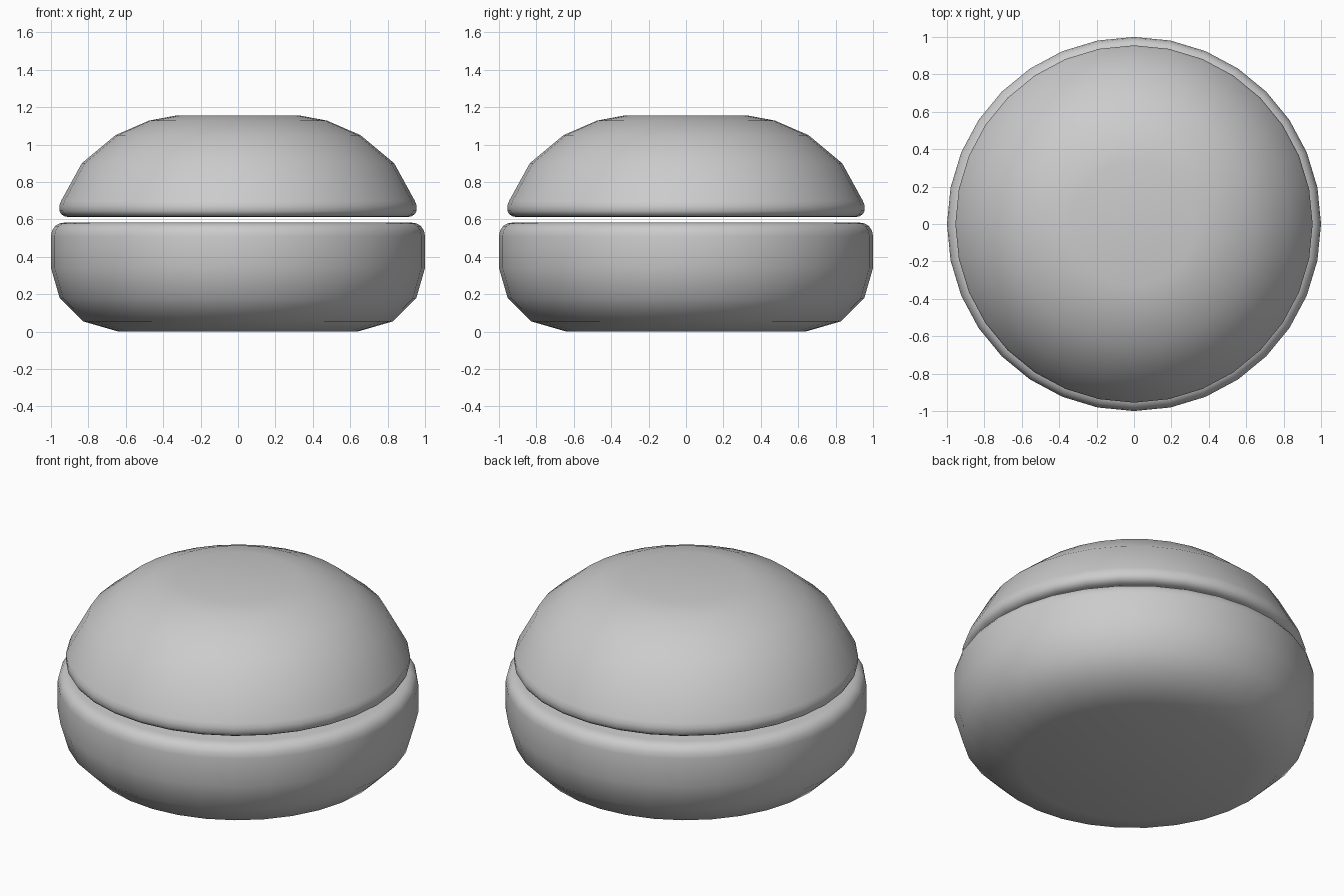
import bpy, bmesh
from math import cos, sin, tau

if "Cube" in bpy.data.objects:
    bpy.data.objects.remove(bpy.data.objects["Cube"])

SIDES = 32


def lathe(name, profile):
    """Spin an (radius, height) profile, listed bottom to top, into a capped solid."""
    bm = bmesh.new()
    rings = [[bm.verts.new((r * cos(tau * i / SIDES), r * sin(tau * i / SIDES), z))
              for i in range(SIDES)] for r, z in profile]
    for low, high in zip(rings, rings[1:]):
        for i in range(SIDES):
            j = (i + 1) % SIDES
            bm.faces.new((low[i], low[j], high[j], high[i]))
    bm.faces.new(rings[0][::-1])
    bm.faces.new(rings[-1])
    for f in bm.faces:
        f.smooth = True
    mesh = bpy.data.meshes.new(name)
    bm.to_mesh(mesh)
    bm.free()
    obj = bpy.data.objects.new(name, mesh)
    bpy.context.collection.objects.link(obj)
    return obj


# Lower half: rounded base, straight wall, bevelled flat top
lathe("lower_bun", [
    (0.64, 0.0), (0.83, 0.055), (0.953, 0.178), (1.0, 0.34), (1.0, 0.51),
    (0.994, 0.54), (0.978, 0.564), (0.955, 0.578), (0.925, 0.583)])

# Upper half: dome with small bevelled lower rim
lathe("upper_bun", [
    (0.90, 0.612), (0.925, 0.615), (0.944, 0.626), (0.955, 0.645),
    (0.955, 0.675), (0.945, 0.70), (0.835, 0.90), (0.655, 1.05),
    (0.475, 1.128), (0.33, 1.155)])
